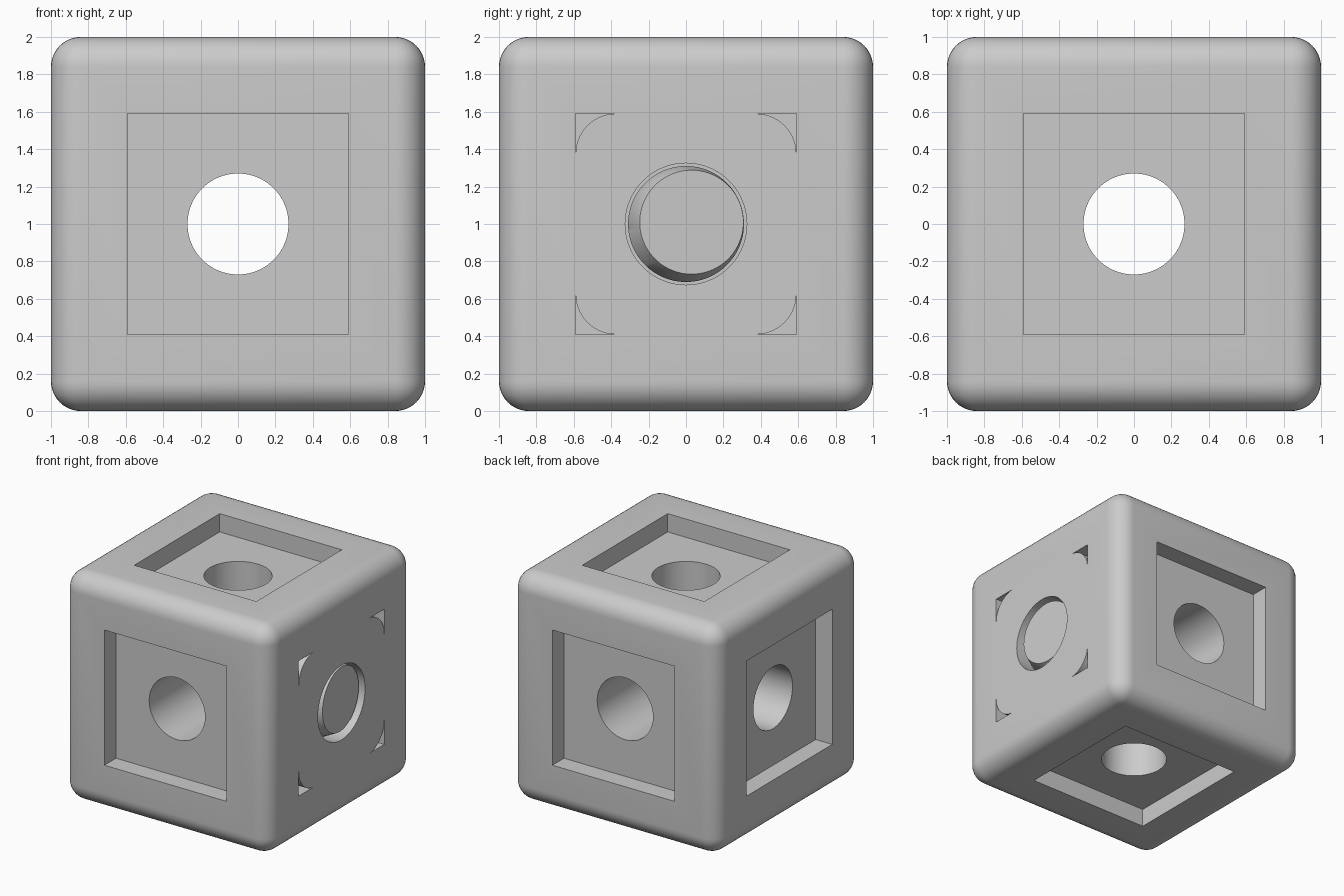
import bpy, bmesh, math
from mathutils import Matrix, Vector

if "Cube" in bpy.data.objects:
    bpy.data.objects.remove(bpy.data.objects["Cube"])

C = Vector((0, 0, 1))          # cube centre
POCKET, DEPTH = 1.18, 0.16


def box(name, size, loc):
    bpy.ops.mesh.primitive_cube_add(size=1, location=loc)
    o = bpy.context.object
    o.name = name
    o.scale = size
    bpy.ops.object.transform_apply(location=False, rotation=False, scale=True)
    return o


def cyl(name, r, depth, loc, axis):
    rot = {'x': (0, math.pi / 2, 0), 'y': (math.pi / 2, 0, 0), 'z': (0, 0, 0)}[axis]
    bpy.ops.mesh.primitive_cylinder_add(vertices=96, radius=r, depth=depth, location=loc, rotation=rot)
    o = bpy.context.object
    o.name = name
    return o


def cut(target, cutter):
    m = target.modifiers.new("cut", 'BOOLEAN')
    m.operation, m.solver, m.object = 'DIFFERENCE', 'EXACT', cutter
    bpy.context.view_layer.objects.active = target
    bpy.ops.object.modifier_apply(modifier=m.name)
    bpy.data.objects.remove(cutter, do_unlink=True)


def smooth(o):
    bpy.ops.object.select_all(action='DESELECT')
    o.select_set(True)
    bpy.context.view_layer.objects.active = o
    bpy.ops.object.shade_smooth_by_angle(angle=math.radians(30))


# Rounded cube body
body = box("cube_body", (2, 2, 2), C)
b = body.modifiers.new("round", 'BEVEL')
b.width, b.segments = 0.16, 10
bpy.ops.object.modifier_apply(modifier=b.name)

# Square pocket on every face, then a bore along every axis
for i, axis in enumerate('xyz'):
    for s in (-1, 1):
        size = [POCKET] * 3
        size[i] = 2 * DEPTH
        loc = C.copy()
        loc[i] += s
        cut(body, box("pocket_cutter", size, loc))
for axis in 'xyz':
    cut(body, cyl("bore_cutter", 0.27, 3, C, axis))
smooth(body)

# Rounded-corner plate filling the right-hand pocket
plate = box("side_plate", (DEPTH, POCKET, POCKET), (1 - DEPTH / 2, 0, 1))
bm = bmesh.new()
bm.from_mesh(plate.data)
corners = [e for e in bm.edges if abs((e.verts[0].co - e.verts[1].co).x) > 0.1]
bmesh.ops.bevel(bm, geom=corners, offset=0.215, segments=14, profile=0.5, affect='EDGES')
bm.to_mesh(plate.data)
bm.free()
cut(plate, cyl("plate_hole_cutter", 0.325, 1, (1, 0, 1), 'x'))
smooth(plate)

# Leaning round stick inside the plate
N = 96
bm = bmesh.new()
tilt = Matrix.Rotation(math.radians(4), 3, 'Z')


def ring(centre, r, m=Matrix.Identity(3)):
    return [bm.verts.new(Vector(centre) + m @ Vector((0, r * math.cos(2 * math.pi * k / N),
            r * math.sin(2 * math.pi * k / N)))) for k in range(N)]


rings = [ring((0.84, 0, 1), 0.31), ring((0.88, 0, 1), 0.31), ring((0.97, 0.03, 1.01), 0.278, tilt)]
bm.faces.new(rings[0])
bm.faces.new(rings[-1])
for p, q in zip(rings, rings[1:]):
    for k in range(N):
        j = (k + 1) % N
        bm.faces.new((p[k], p[j], q[j], q[k]))
bmesh.ops.recalc_face_normals(bm, faces=bm.faces)
me = bpy.data.meshes.new("control_stick")
bm.to_mesh(me)
bm.free()
stick = bpy.data.objects.new("control_stick", me)
bpy.context.collection.objects.link(stick)
smooth(stick)
